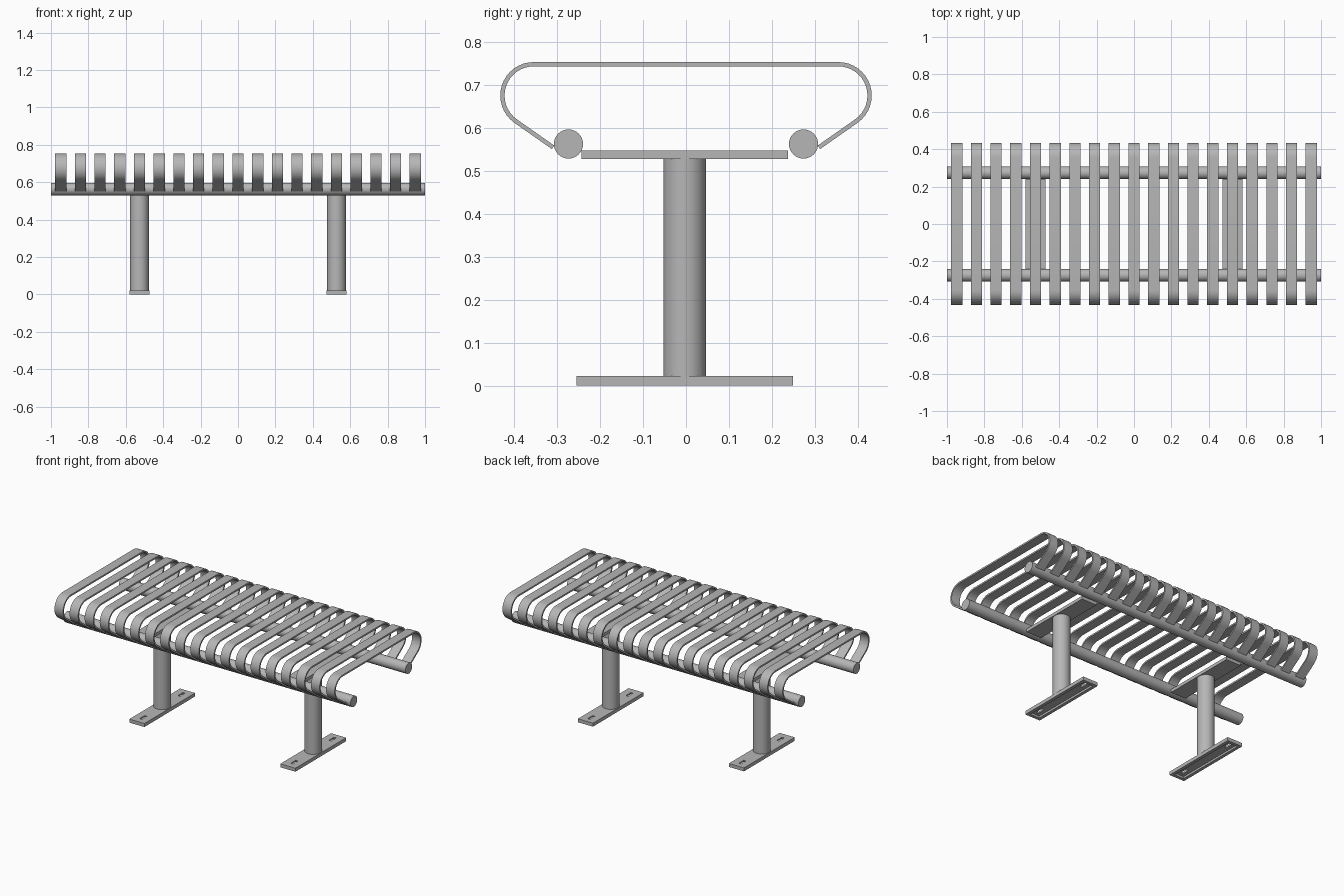
import bpy, bmesh, math
from mathutils import Matrix, Vector

cube = bpy.data.objects.get("Cube")
if cube:
    bpy.data.objects.remove(cube, do_unlink=True)

steel = bpy.data.materials.new("grey_steel")
steel.use_nodes = True
GREY = (0.47, 0.47, 0.47, 1)
steel.diffuse_color = GREY
steel.node_tree.nodes["Principled BSDF"].inputs["Base Color"].default_value = GREY


def finish(name, bm, smooth=True):
    bmesh.ops.recalc_face_normals(bm, faces=bm.faces[:])
    mesh = bpy.data.meshes.new(name)
    bm.to_mesh(mesh)
    bm.free()
    mesh.materials.append(steel)
    obj = bpy.data.objects.new(name, mesh)
    bpy.context.collection.objects.link(obj)
    if smooth:
        bpy.ops.object.select_all(action="DESELECT")
        obj.select_set(True)
        bpy.context.view_layer.objects.active = obj
        bpy.ops.object.shade_smooth_by_angle(angle=math.radians(35))
    return obj


def box_mesh(center, size):
    bm = bmesh.new()
    bmesh.ops.create_cube(bm, size=1, matrix=Matrix.Translation(center) @ Matrix.Diagonal((*size, 1)))
    return bm


def cylinder(name, center, radius, depth, turn=None):
    bm = bmesh.new()
    matrix = Matrix.Translation(center) @ (turn or Matrix())
    bmesh.ops.create_cone(bm, cap_ends=True, segments=32, radius1=radius, radius2=radius,
                          depth=depth, matrix=matrix)
    return finish(name, bm)


# Seat slat: a flat strip with rolled edges, swept across its width
def slat_side(radius, steps=16):
    """Back half of the strip outline, from the top down to the tucked end."""
    cy, cz, tuck = 0.355, 0.676, math.radians(-55)
    pts = []
    for i in range(steps + 1):
        a = math.pi / 2 + (tuck - math.pi / 2) * i / steps
        pts.append(Vector((cy + radius * math.cos(a), cz + radius * math.sin(a))))
    along = Vector((math.sin(tuck), -math.cos(tuck)))
    pts.append(pts[-1] + along * 0.106)
    return pts


def slat_line(radius):
    back = slat_side(radius)
    return [Vector((-p.x, p.y)) for p in reversed(back)] + back


def build_slat(name, x, width=0.06):
    outer, inner = slat_line(0.078), slat_line(0.068)
    bm = bmesh.new()
    rows = [[bm.verts.new((x + s * width / 2, p.x, p.y)) for p in line]
            for s, line in ((-1, outer), (1, outer), (1, inner), (-1, inner))]
    for k in range(4):
        a, b = rows[k], rows[(k + 1) % 4]
        for i in range(len(a) - 1):
            bm.faces.new((a[i], a[i + 1], b[i + 1], b[i]))
    for end in (0, -1):
        bm.faces.new([row[end] for row in rows])
    finish(name, bm)


COUNT = 19
for i in range(COUNT):
    build_slat(f"seat_slat_{i + 1}", (i - (COUNT - 1) / 2) * 0.1053)

# Long round rails under the rolled edges
for name, y in (("front_rail", -0.274), ("back_rail", 0.274)):
    cylinder(name, (0, y, 0.563), 0.034, 2, Matrix.Rotation(math.pi / 2, 4, "Y"))


# Foot plate: hollowed underneath, with a bolt slot near each end
def build_foot(name, x):
    bm = box_mesh((x, -0.003, 0.011), (0.105, 0.505, 0.022))
    bottom = min(bm.faces, key=lambda f: f.calc_center_median().z)
    bmesh.ops.inset_region(bm, faces=[bottom], thickness=0.028)
    bmesh.ops.inset_region(bm, faces=[bottom], thickness=0.0005, depth=-0.012)
    foot = finish(name, bm, smooth=False)
    for y in (-0.19, 0.19):
        cutter = finish("slot_cutter", box_mesh((x, y, 0.02), (0.016, 0.05, 0.05)), smooth=False)
        cutter.hide_render = True
        cut = foot.modifiers.new("slot", "BOOLEAN")
        cut.operation, cut.object, cut.solver = "DIFFERENCE", cutter, "EXACT"
        bpy.context.view_layer.objects.active = foot
        bpy.ops.object.modifier_apply(modifier=cut.name)
        bpy.data.objects.remove(cutter, do_unlink=True)


# Two pedestals, each with a foot, a post and a cross bar
for side, x in (("right", -0.527), ("left", 0.527)):
    build_foot(f"{side}_foot_plate", x)
    cylinder(f"{side}_post", (x, -0.003, 0.275), 0.05, 0.51)
    finish(f"{side}_cross_bar", box_mesh((x, -0.003, 0.538), (0.105, 0.482, 0.02)), smooth=False)
